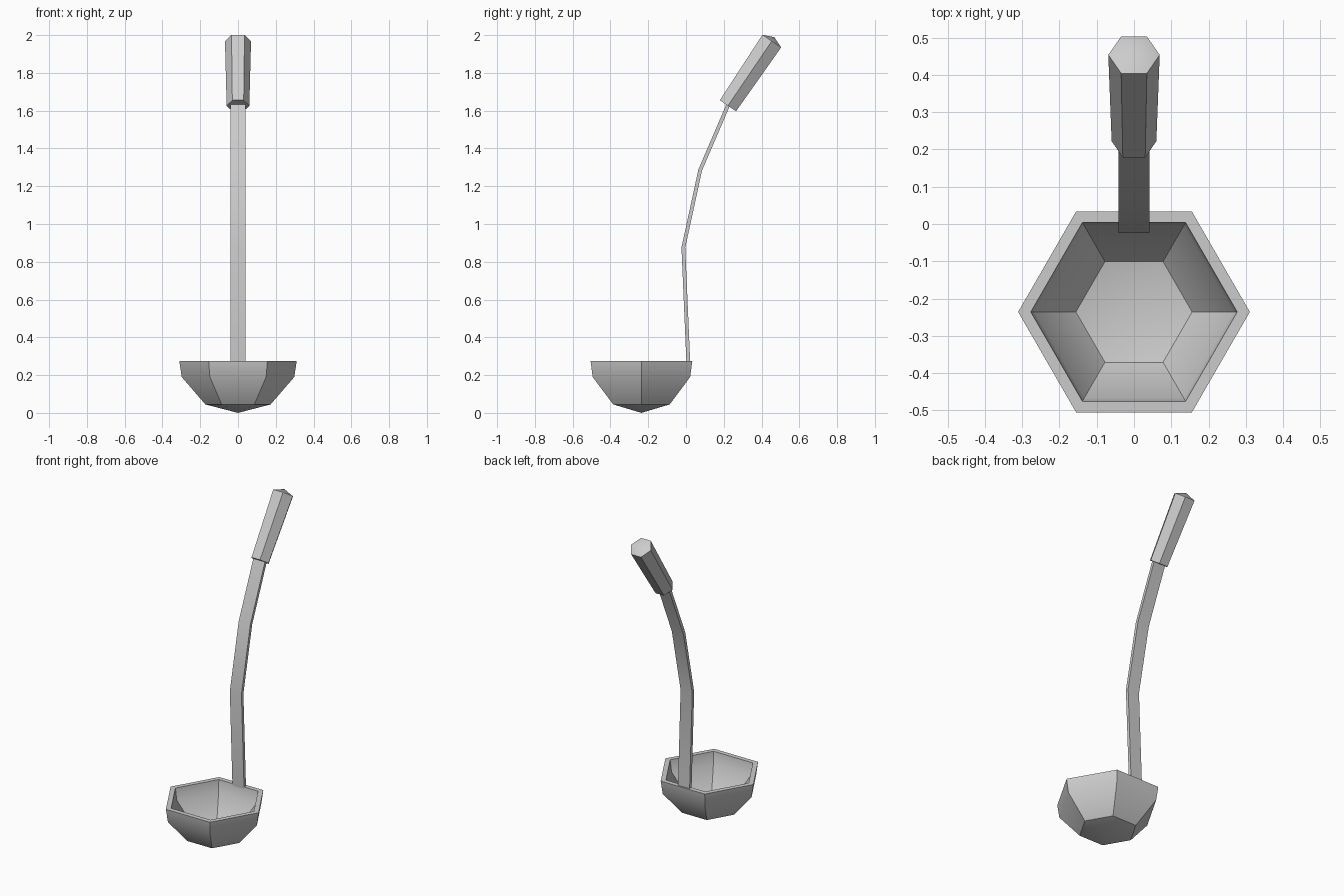
import bpy, bmesh, math
from mathutils import Vector

if "Cube" in bpy.data.objects:
    bpy.data.objects.remove(bpy.data.objects["Cube"])


def loft(name, rings, tip_a=None, tip_b=None):
    """Skin closed rings; each end gets a fan to a tip, or a flat cap."""
    bm = bmesh.new()
    loops = [[bm.verts.new(p) for p in r] for r in rings]
    n = len(loops[0])
    for a, b in zip(loops, loops[1:]):
        for i in range(n):
            j = (i + 1) % n
            bm.faces.new((a[i], a[j], b[j], b[i]))
    for loop, tip in ((loops[0], tip_a), (loops[-1], tip_b)):
        if tip is None:
            bm.faces.new(loop)
        else:
            t = bm.verts.new(tip)
            for i in range(n):
                bm.faces.new((loop[i], loop[(i + 1) % n], t))
    bmesh.ops.recalc_face_normals(bm, faces=bm.faces[:])
    mesh = bpy.data.meshes.new(name)
    bm.to_mesh(mesh)
    bm.free()
    ob = bpy.data.objects.new(name, mesh)
    bpy.context.collection.objects.link(ob)
    bpy.ops.object.select_all(action='DESELECT')
    ob.select_set(True)
    bpy.context.view_layer.objects.active = ob
    bpy.ops.object.shade_smooth_by_angle(angle=math.radians(35))
    return ob


def hexagon(centre, r, up=Vector((0, 1, 0))):
    """Hexagon with two corners on the x axis; 'up' is its other axis."""
    return [Vector(centre) + Vector((1, 0, 0)) * r * math.cos(k * math.pi / 3)
            + up * r * math.sin(k * math.pi / 3) for k in range(6)]


# Hollow hexagonal bowl: outside bottom, over the rim, down the inside
BY = -0.236
profile = [(0.173, 0.045), (0.298, 0.19), (0.311, 0.275),
           (0.277, 0.275), (0.267, 0.2), (0.156, 0.073)]
loft("bowl", [hexagon((0, BY, z), r) for r, z in profile],
     (0, BY, 0.0), (0, BY, 0.038))

# Flat bent strip for the handle
path = [Vector((0, y, z)) for y, z in
        ((0.013, 0.25), (-0.014, 0.875), (0.075, 1.285), (0.225, 1.635))]
W, T = 0.041, 0.01
rings = []
for i, p in enumerate(path):
    d = (path[min(i + 1, 3)] - path[max(i - 1, 0)]).normalized()
    n = Vector((0, d.z, -d.y)) * T
    x = Vector((W, 0, 0))
    rings.append([p + x + n, p - x + n, p - x - n, p + x - n])
loft("handle_strip", rings)

# Tapered hexagonal grip with a slightly domed end
low, high = Vector((0, 0.222, 1.626)), Vector((0, 0.454, 1.968))
axis = (high - low).normalized()
up = Vector((0, axis.z, -axis.y))
loft("grip", [hexagon(low, 0.06, up), hexagon(high, 0.069, up)],
     None, high + axis * 0.025)
